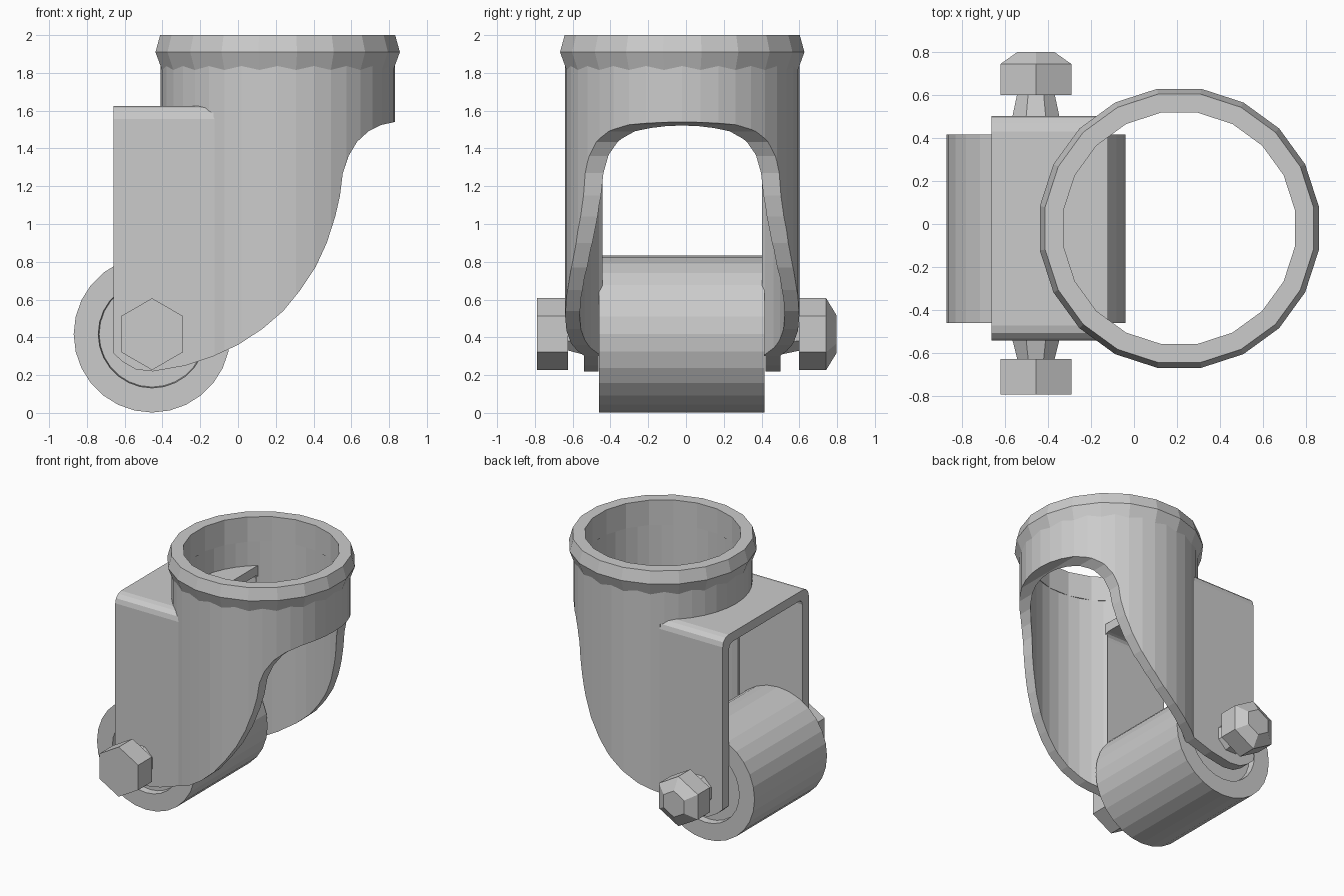
import bpy, bmesh
from math import sin, cos, pi
from mathutils import Vector

if "Cube" in bpy.data.objects:
    bpy.data.objects.remove(bpy.data.objects["Cube"])

AX, AZ = -0.455, 0.417      # axle position
CX, CY = 0.21, -0.02        # socket centre


def finish(name, bm):
    bmesh.ops.remove_doubles(bm, verts=bm.verts, dist=1e-5)
    bmesh.ops.recalc_face_normals(bm, faces=bm.faces)
    me = bpy.data.meshes.new(name)
    bm.to_mesh(me)
    bm.free()
    ob = bpy.data.objects.new(name, me)
    bpy.context.collection.objects.link(ob)
    return ob


def prism(name, pts, axis, a, b):
    """Extrude a 2D outline: axis 'y' takes (x, z) points, axis 'x' takes (y, z)."""
    bm = bmesh.new()
    put = (lambda p, t: (p[0], t, p[1])) if axis == 'y' else (lambda p, t: (t, p[0], p[1]))
    lo = [bm.verts.new(put(p, a)) for p in pts]
    hi = [bm.verts.new(put(p, b)) for p in pts]
    bm.faces.new(lo)
    bm.faces.new(hi)
    n = len(pts)
    for i in range(n):
        j = (i + 1) % n
        bm.faces.new((lo[i], lo[j], hi[j], hi[i]))
    return finish(name, bm)


def lathe(name, prof, n, axis, c, closed=False, turn=0.0):
    """Revolve (radius, height) points around z or y through c."""
    bm = bmesh.new()
    rings = []
    for r, h in prof:
        ring = []
        for k in range(n):
            t = 2 * pi * k / n + turn
            u, v = r * cos(t), r * sin(t)
            off = Vector((u, v, h)) if axis == 'z' else Vector((u, h, v))
            ring.append(bm.verts.new(Vector(c) + off))
        rings.append(ring)
    m = len(rings)
    for i in range(m if closed else m - 1):
        a, b = rings[i], rings[(i + 1) % m]
        for k in range(n):
            l = (k + 1) % n
            bm.faces.new((a[k], a[l], b[l], b[k]))
    if not closed:
        bm.faces.new(rings[0])
        bm.faces.new(rings[-1])
    return finish(name, bm)


def boolean(ob, cutter, op):
    m = ob.modifiers.new("cut", 'BOOLEAN')
    m.operation, m.object, m.solver = op, cutter, 'EXACT'
    dg = bpy.context.evaluated_depsgraph_get()
    me = bpy.data.meshes.new_from_object(ob.evaluated_get(dg))
    ob.modifiers.clear()
    ob.data = me


# side silhouette shared by the socket and the fork
side = prism("side_cutter", [
    (1, 1.54), (0.83, 1.54), (0.76, 1.525), (0.69, 1.49), (0.63, 1.435), (0.585, 1.36),
    (0.555, 1.27), (0.54, 1.15), (0.515, 1.04), (0.47, 0.90), (0.41, 0.77),
    (0.33, 0.65), (0.24, 0.54), (0.13, 0.445), (0.0, 0.36), (-0.13, 0.30),
    (-0.28, 0.25), (-0.45, 0.22), (-0.54, 0.23), (-0.61, 0.27), (-0.665, 0.32),
    (-1, 0.32), (-1, 2.2), (1, 2.2)], 'y', -1.2, 1.2)

# socket tube, opened towards the fork
socket = lathe("socket", [(0.543, 0.1), (0.62, 0.1), (0.62, 1.9), (0.543, 1.9)], 40, 'z', (CX, CY, 0), True)
back = prism("back_cutter", [(-1, -1), (-0.13, -1), (-0.13, 1.59), (-1, 1.59)], 'y', -1.1, 1.1)
boolean(socket, back, 'DIFFERENCE')
boolean(socket, side, 'INTERSECT')

# flared rim
lathe("socket_rim", [(0.543, 1.81), (0.618, 1.81), (0.655, 1.91), (0.63, 2.0), (0.543, 2.0)],
      20, 'z', (CX, CY, 0), True, pi / 20)

# fork: rounded upside-down U
def arch(w, top, r):
    arc = [(w - r + r * cos(t), top - r + r * sin(t)) for t in (0, pi / 6, pi / 3, pi / 2)]
    return [(w, 0.1)] + arc + [(-y, z) for y, z in reversed(arc)] + [(-w, 0.1)]

outline = arch(0.52, 1.625, 0.07) + arch(0.442, 1.555, 0.04)[::-1]
fork = prism("fork", [(y + CY, z) for y, z in outline], 'x', -0.66, -0.12)
boolean(fork, side, 'INTERSECT')
for c in (side, back):
    bpy.data.objects.remove(c)

# wheel with recessed hub faces
lathe("wheel", [(0.12, -0.41), (0.28, -0.41), (0.285, -0.46), (0.415, -0.46),
                (0.415, 0.415), (0.285, 0.415), (0.28, 0.365), (0.12, 0.365)], 28, 'y', (AX, 0, AZ))

# axle and bolt ends
lathe("axle", [(0.09, -0.64), (0.12, -0.53), (0.12, 0.49), (0.09, 0.62)], 8, 'y', (AX, 0, AZ), turn=pi / 8)
lathe("bolt_head", [(0.19, -0.79), (0.19, -0.625)], 6, 'y', (AX, 0, AZ), turn=pi / 6)
lathe("nut", [(0.19, 0.598), (0.19, 0.742), (0.10, 0.797)], 6, 'y', (AX, 0, AZ), turn=pi / 6)
